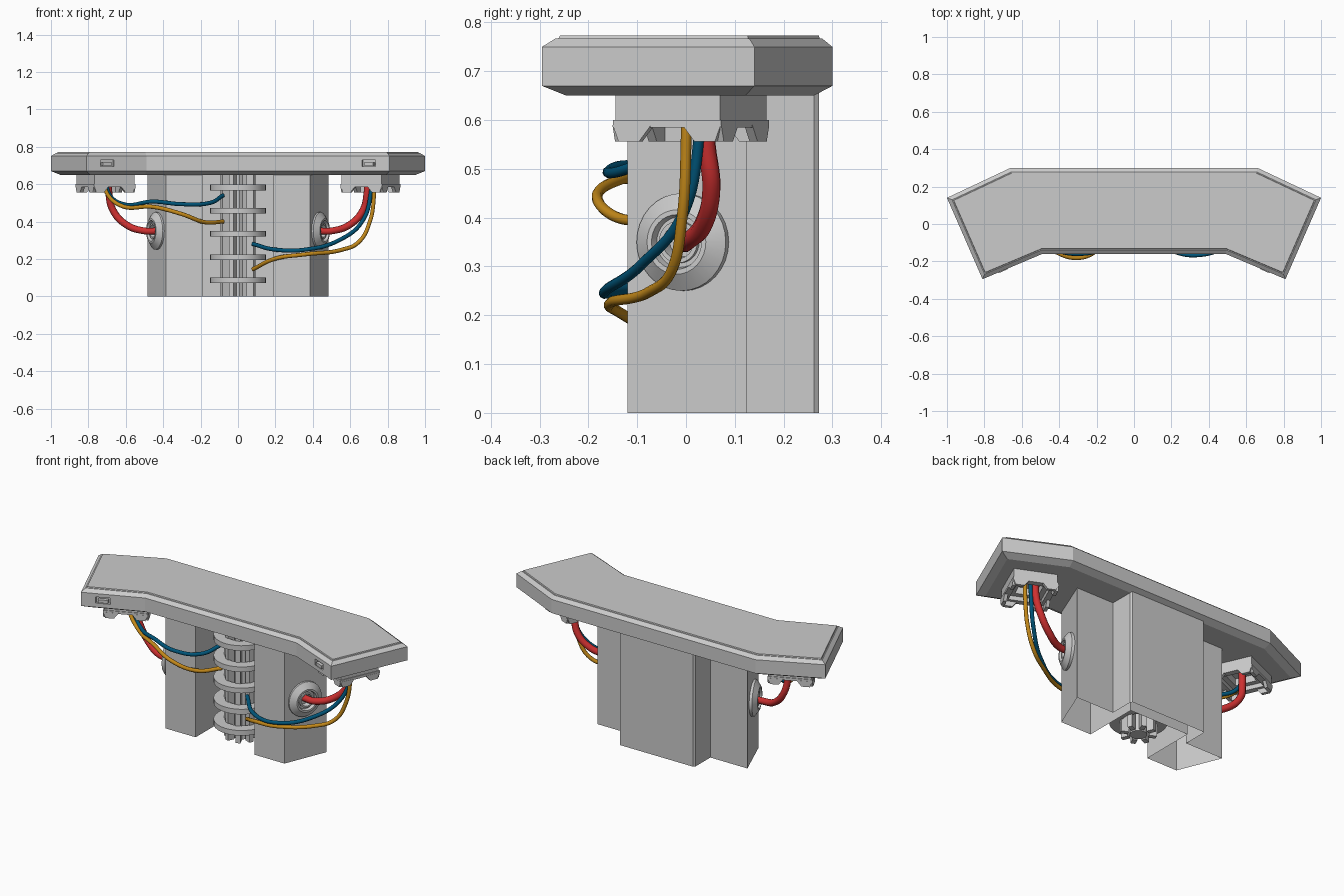
import bpy, math
from mathutils import Matrix, Vector

if "Cube" in bpy.data.objects:
    bpy.data.objects.remove(bpy.data.objects["Cube"])

ANG = math.radians(24)          # slant of the table ends and side walls


def finish(name, verts, faces, smooth=False, mirror=False):
    me = bpy.data.meshes.new(name)
    me.from_pydata([tuple(v) for v in verts], [], faces)
    ob = bpy.data.objects.new(name, me)
    bpy.context.collection.objects.link(ob)
    bpy.context.view_layer.objects.active = ob
    bpy.ops.object.select_all(action='DESELECT')
    ob.select_set(True)
    bpy.ops.object.mode_set(mode='EDIT')
    bpy.ops.mesh.select_all(action='SELECT')
    bpy.ops.mesh.normals_make_consistent(inside=False)
    bpy.ops.object.mode_set(mode='OBJECT')
    if smooth:
        bpy.ops.object.shade_smooth_by_angle(angle=math.radians(35))
    if mirror:
        ob.modifiers.new("mirror", 'MIRROR')
    return ob


def loft(name, rings, caps=True, **kw):
    n = len(rings[0])
    verts = [v for r in rings for v in r]
    faces = [(k * n + i, k * n + (i + 1) % n, (k + 1) * n + (i + 1) % n, (k + 1) * n + i)
             for k in range(len(rings) - 1) for i in range(n)]
    if caps:
        faces += [tuple(range(n))[::-1], tuple(range((len(rings) - 1) * n, len(rings) * n))]
    return finish(name, verts, faces, **kw)


def lathe(name, profile, mat, seg=32, caps=False, **kw):
    rings = [[mat @ Vector((r * math.cos(a), r * math.sin(a), h))
              for a in (2 * math.pi * i / seg for i in range(seg))] for r, h in profile]
    return loft(name, rings, caps, smooth=True, **kw)


def box(name, size, mat, **kw):
    x, y, z = (s / 2 for s in size)
    sq = [(-x, -y), (x, -y), (x, y), (-x, y)]
    return loft(name, [[mat @ Vector((a, b, h)) for a, b in sq] for h in (-z, z)], **kw)


def inset(poly, d):
    out = []
    for i, p in enumerate(poly):
        p, a, b = Vector(p), Vector(poly[i - 1]), Vector(poly[(i + 1) % len(poly)])
        u, w = (p - a).normalized(), (b - p).normalized()
        nu, nw = Vector((-u.y, u.x)), Vector((-w.y, w.x))
        out.append(p + (nu + nw) * d / (1 + nu.dot(nw)))
    return out


def cable(name, pts, r, mat, mirror=False):
    cu = bpy.data.curves.new(name, 'CURVE')
    cu.dimensions = '3D'
    cu.bevel_depth, cu.bevel_resolution, cu.resolution_u = r, 3, 10
    cu.use_fill_caps = True
    sp = cu.splines.new('BEZIER')
    sp.bezier_points.add(len(pts) - 1)
    for bp, p in zip(sp.bezier_points, pts):
        bp.co = p
        bp.handle_left_type = bp.handle_right_type = 'AUTO'
    cu.materials.append(mat)
    ob = bpy.data.objects.new(name, cu)
    bpy.context.collection.objects.link(ob)
    bpy.ops.object.select_all(action='DESELECT')
    ob.select_set(True)
    bpy.context.view_layer.objects.active = ob
    bpy.ops.object.convert(target='MESH')
    ob = bpy.context.object
    bpy.ops.object.shade_smooth_by_angle(angle=math.radians(50))
    if mirror:
        ob.modifiers.new("mirror", 'MIRROR')


def colour(name, rgb):
    m = bpy.data.materials.new(name)
    m.diffuse_color = (*rgb, 1)
    m.use_nodes = True
    m.node_tree.nodes["Principled BSDF"].inputs["Base Color"].default_value = m.diffuse_color
    return m


red = colour("red", (0.62, 0.03, 0.03))
blue = colour("blue", (0.0, 0.09, 0.19))
orange = colour("orange", (0.55, 0.25, 0.01))

# table top with chamfered edges and a slightly raised panel
half = [(0.49, -0.16), (0.81, -0.295), (1.0, 0.14), (0.66, 0.30)]
outline = half + [(-x, y) for x, y in reversed(half)]
prof = [(0.038, 0.65), (0, 0.67), (0, 0.75), (0.021, 0.767), (0.026, 0.767), (0.028, 0.773)]
table = loft("table_top", [[(p.x, p.y, z) for p in inset(outline, d)] for d, z in prof])

# recessed slots in the slanted front edges, with a small button inside
for s in (-1, 1):
    m = Matrix.Translation((s * 0.70, -0.247, 0.712)) @ Matrix.Rotation(-s * ANG, 4, 'Z')
    cut = box("slot_cutter", (0.08, 0.03, 0.036), m)
    cut.hide_render = True
    cut.hide_set(True)
    b = table.modifiers.new("slot", 'BOOLEAN')
    b.object, b.operation, b.solver = cut, 'DIFFERENCE', 'EXACT'
    box("slot_button", (0.055, 0.02, 0.018), m @ Matrix.Translation((0, 0.005, -0.004)))

# hollow pedestal shell, open underneath, with a channel in front
half = [(0.19, 0.20), (0.19, -0.12), (0.385, -0.12), (0.485, 0.125),
        (0.245, 0.125), (0.245, 0.262), (0.237, 0.272)]
shell = half + [(-x, y) for x, y in reversed(half)]
loft("pedestal", [[(x, y, z) for x, y in shell] for z in (0, 0.655)], caps=False)

# spine in the channel: core, bars and rings
SY = 0.035
lathe("spine_core", [(0.045, 0), (0.045, 0.655)], Matrix.Translation((0, SY, 0)), seg=16, caps=True)
for i in range(8):
    m = Matrix.Translation((0, SY, 0.3275)) @ Matrix.Rotation(math.pi * (i + 0.5) / 4, 4, 'Z')
    box("spine_bar", (0.04, 0.026, 0.655), m @ Matrix.Translation((0.075, 0, 0)))
for i in range(5):
    m = Matrix.Translation((0, SY, 0.086 + 0.124 * i))
    lathe("spine_ring", [(0.09, -0.015), (0.15, -0.015), (0.15, 0.015), (0.09, 0.015), (0.09, -0.015)], m)

# cable ports on the slanted side walls
normal = Vector((math.cos(ANG), -math.sin(ANG), 0))
m = Matrix.Translation((0.432, -0.005, 0.35)) @ normal.to_track_quat('Z', 'Y').to_matrix().to_4x4()
lathe("cable_port", [(0.1, -0.01), (0.1, 0.012), (0.066, 0.036), (0.056, 0.036), (0.052, 0.018),
                     (0.043, 0.018), (0.043, 0.028), (0.034, 0.028), (0.03, 0.0), (0.005, 0.0)],
      m, mirror=True)

# square sockets under the table ends
base = Matrix.Translation((0.708, 0.01, 0)) @ Matrix.Rotation(-ANG, 4, 'Z')
prof = [(0.117, 0.655), (0.117, 0.60), (0.121, 0.60), (0.121, 0.585), (0.088, 0.585),
        (0.088, 0.61), (0.06, 0.61), (0.06, 0.652)]
loft("socket_frame", [[base @ Vector((a * d, b * d, z)) for a, b in
                       ((-1, -1), (1, -1), (1, 1), (-1, 1))] for d, z in prof],
     caps=False, mirror=True)

# clip teeth around each socket
tooth = [(0.035, 0.59), (0.121, 0.59), (0.108, 0.556), (0.062, 0.556)]
for k in range(4):
    for s in (-1, 1):
        m = base @ Matrix.Rotation(k * math.pi / 2, 4, 'Z')
        loft("socket_clip", [[m @ Vector((x, s * y, z)) for y, z in tooth] for x in (0.104, 0.122)],
             mirror=True)

# thick red cables
cable("red_cable", [(0.425, 0.0, 0.35), (0.50, 0.0, 0.35), (0.60, 0.035, 0.385),
                    (0.668, 0.052, 0.46), (0.69, 0.042, 0.55), (0.692, 0.035, 0.65)],
      0.019, red, mirror=True)

# thin wires from the sockets to the spine
cable("blue_wire_right", [(0.715, 0.025, 0.65), (0.71, 0.025, 0.55), (0.67, -0.005, 0.41),
                          (0.55, -0.09, 0.305), (0.36, -0.165, 0.25), (0.2, -0.14, 0.25),
                          (0.08, -0.03, 0.28)], 0.011, blue)
cable("orange_wire_right", [(0.73, 0.0, 0.65), (0.728, 0.0, 0.55), (0.705, -0.008, 0.40),
                            (0.645, -0.03, 0.29), (0.55, -0.075, 0.248), (0.36, -0.155, 0.225),
                            (0.2, -0.13, 0.202), (0.08, -0.03, 0.145)], 0.011, orange)
cable("blue_wire_left", [(-0.70, 0.02, 0.65), (-0.69, 0.02, 0.55), (-0.62, -0.02, 0.495),
                         (-0.45, -0.125, 0.507), (-0.3, -0.16, 0.493), (-0.15, -0.12, 0.50),
                         (-0.08, -0.03, 0.54)], 0.011, blue)
cable("orange_wire_left", [(-0.715, 0.0, 0.65), (-0.705, 0.0, 0.56), (-0.63, -0.03, 0.487),
                           (-0.45, -0.135, 0.478), (-0.3, -0.182, 0.44), (-0.18, -0.13, 0.397),
                           (-0.08, -0.03, 0.40)], 0.011, orange)
